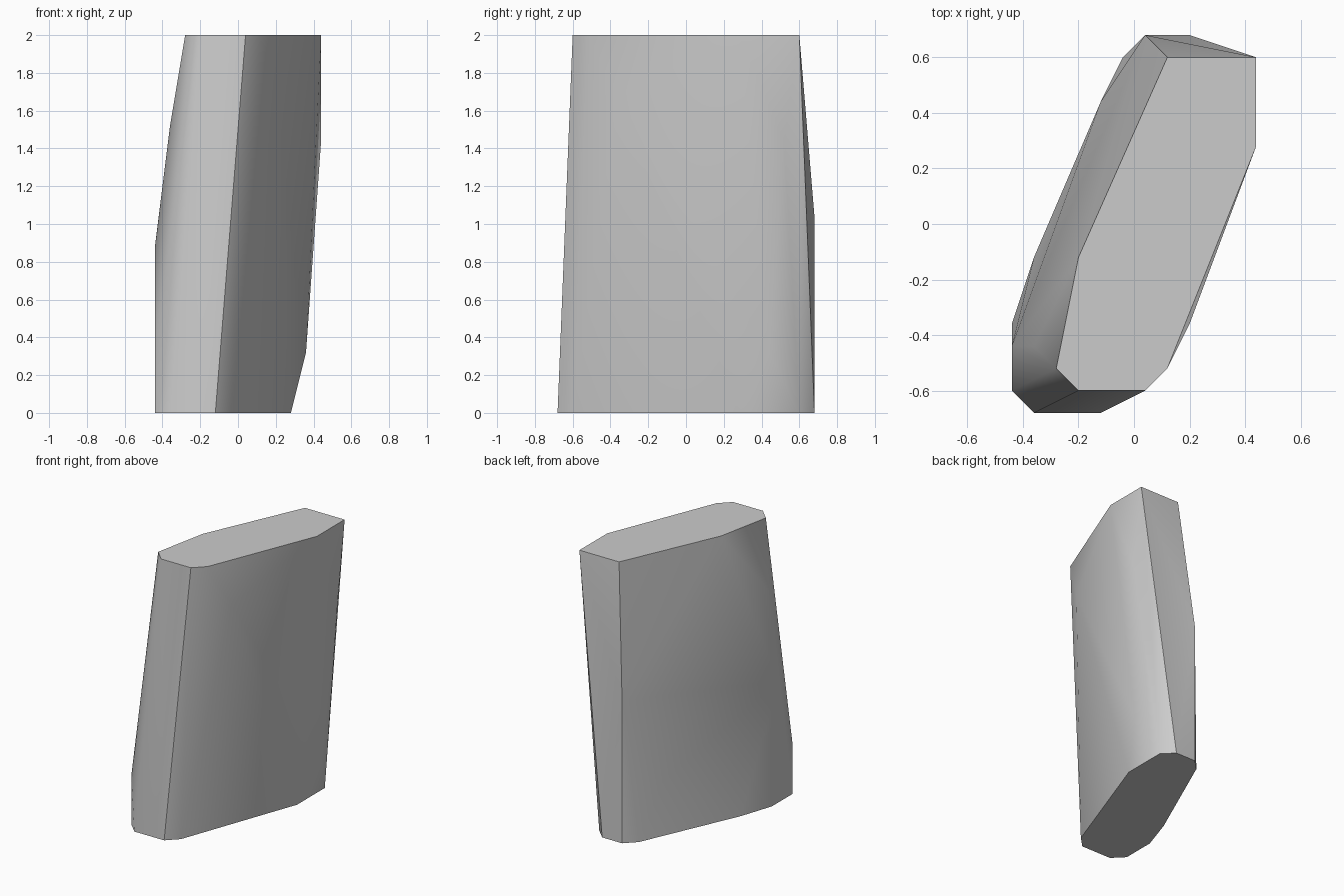
import bpy, bmesh, math

if "Cube" in bpy.data.objects:
    bpy.data.objects.remove(bpy.data.objects["Cube"], do_unlink=True)

# Plain grey for the whole block
grey = bpy.data.materials.new("plain_grey")
grey.use_nodes = True
colour = (0.6, 0.6, 0.6, 1)
grey.diffuse_color = colour
grey.node_tree.nodes["Principled BSDF"].inputs["Base Color"].default_value = colour

# Outlines of the flat base and flat top
base = [(-.04, -.6), (.28, .28), (.28, .6), (.2, .68), (.04, .68), (-.04, .6),
        (-.36, -.12), (-.44, -.36), (-.44, -.6), (-.36, -.68), (-.12, -.68)]
top = [(.12, .6), (.44, .6), (.44, .28), (.12, -.52), (.04, -.6),
       (-.2, -.6), (-.28, -.52), (-.2, -.12)]
# Corners where the slanted sides bulge between base and top
bulge = [(.04, .68, 1.04), (-.12, .44, .4), (-.44, -.44, .88), (-.44, -.6, .36),
         (-.36, -.44, 1.52), (.36, .44, .32), (.44, .52, 1.44), (.2, -.36, 1.68)]

# Faceted leaning block wrapped around the corners
bm = bmesh.new()
corners = [(x, y, 0) for x, y in base] + [(x, y, 2) for x, y in top] + bulge
for corner in corners:
    bm.verts.new(corner)
hull = bmesh.ops.convex_hull(bm, input=bm.verts[:])
inside = {v for v in hull["geom_interior"] if isinstance(v, bmesh.types.BMVert)}
bmesh.ops.delete(bm, geom=list(inside), context='VERTS')
bmesh.ops.dissolve_limit(bm, angle_limit=math.radians(0.5), verts=bm.verts[:], edges=bm.edges[:])
bmesh.ops.recalc_face_normals(bm, faces=bm.faces[:])
mesh = bpy.data.meshes.new("leaning_block")
bm.to_mesh(mesh)
bm.free()
mesh.materials.append(grey)

block = bpy.data.objects.new("leaning_block", mesh)
bpy.context.collection.objects.link(block)
bpy.ops.object.select_all(action='DESELECT')
block.select_set(True)
bpy.context.view_layer.objects.active = block
bpy.ops.object.shade_smooth_by_angle(angle=math.radians(32))
